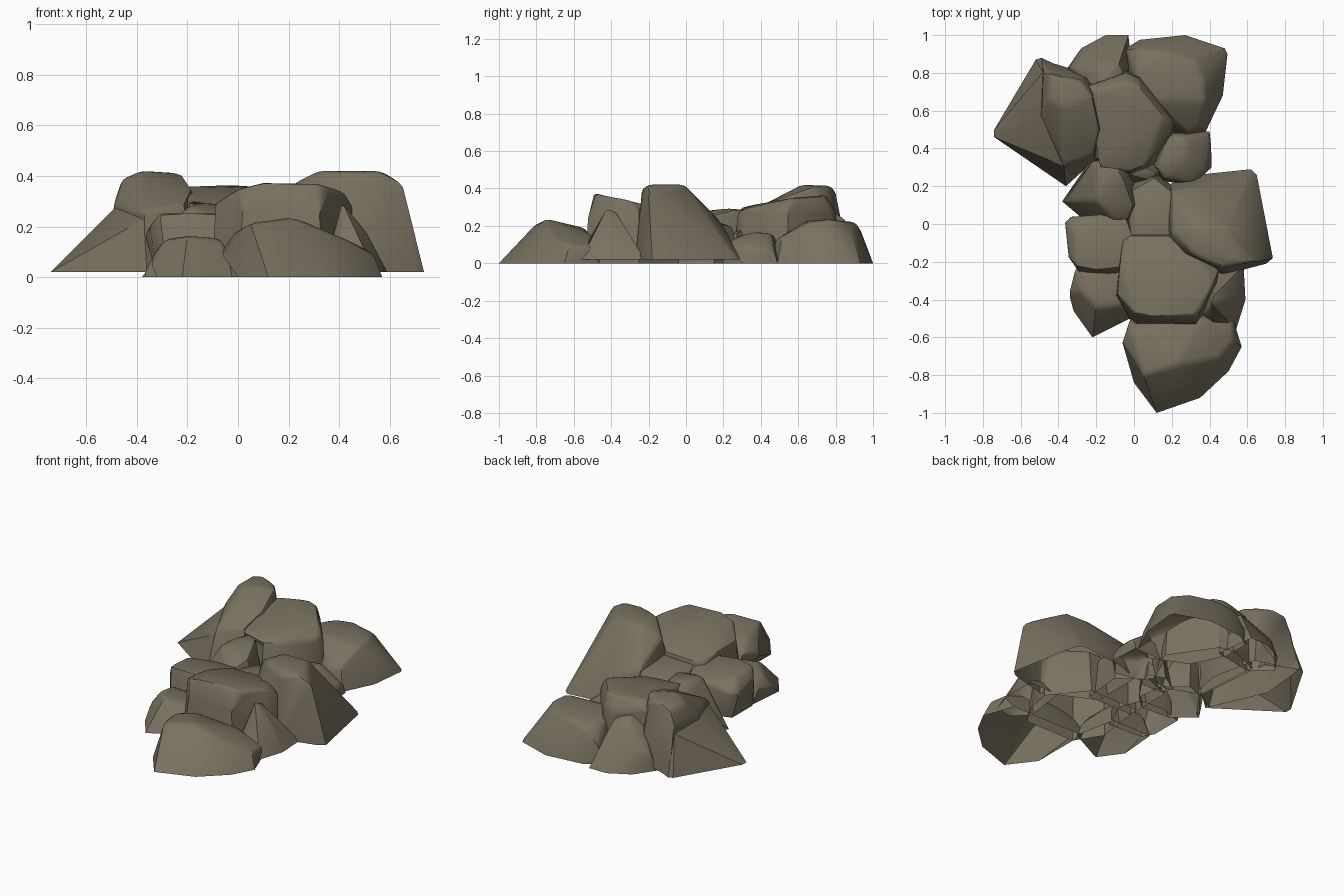
import bpy, bmesh, math

stone = bpy.data.materials.new("brown grey stone")
stone.diffuse_color = (0.19, 0.165, 0.115, 1)


def rock(name, base, top, z0=0.0, bevel=0.024):
    """Boulder: hull of a ground outline (x, y) and crown points (x, y, z), open below, worn crown edges."""
    bm = bmesh.new()
    for x, y in base:
        bm.verts.new((x, y, z0))
    for p in top:
        bm.verts.new(p)
    res = bmesh.ops.convex_hull(bm, input=bm.verts)
    junk = [g for g in set(res["geom_interior"] + res["geom_unused"])
            if isinstance(g, bmesh.types.BMVert) and g.is_valid]
    bmesh.ops.delete(bm, geom=junk, context='VERTS')
    bmesh.ops.dissolve_limit(bm, angle_limit=math.radians(7), verts=bm.verts, edges=bm.edges)
    bm.normal_update()
    under = [f for f in bm.faces if all(v.co.z < z0 + 0.001 for v in f.verts)]
    bmesh.ops.delete(bm, geom=under, context='FACES')
    crown = [e for e in bm.edges if len(e.link_faces) == 2
             and min(v.co.z for v in e.verts) > z0 + 0.03
             and e.calc_face_angle(0) > 0.25]
    bmesh.ops.bevel(bm, geom=crown, offset=bevel, offset_type='OFFSET', segments=2,
                    profile=0.5, affect='EDGES', clamp_overlap=True)
    for v in bm.verts:
        v.co.z = max(v.co.z, z0)
    me = bpy.data.meshes.new(name)
    bm.to_mesh(me)
    bm.free()
    me.materials.append(stone)
    ob = bpy.data.objects.new(name, me)
    bpy.context.collection.objects.link(ob)
    ob.select_set(True)
    bpy.context.view_layer.objects.active = ob


# Front boulders
rock("front_rock",
     [(-.01, -.65), (0, -.46), (.5, -.46), (.57, -.65), (.5, -.78), (.35, -.92), (.12, -1), (.0, -.84)],
     [(-.07, -.63, .1), (-.03, -.53, .14), (.0, -.62, .19), (.05, -.8, .215), (.22, -.75, .24),
      (.1, -.54, .19), (.45, -.71, .14), (.53, -.62, .1), (.53, -.51, .09), (.35, -.5, .15)])
rock("front_left_small_rock",
     [(-.31, -.35), (-.3, -.22), (-.03, -.22), (.02, -.48), (-.05, -.52), (-.22, -.6), (-.32, -.46)],
     [(-.35, -.36, .07), (-.32, -.27, .1), (-.29, -.35, .15), (-.2, -.44, .165), (-.08, -.43, .155),
      (-.06, -.25, .14), (-.27, -.25, .15), (0, -.45, .09)])
rock("front_right_spike",
     [(.58, -.22), (.59, -.4), (.54, -.56), (.43, -.58), (.34, -.5), (.38, -.22)],
     [(.41, -.42, .3), (.42, -.38, .28), (.5, -.4, .19), (.56, -.41, .06), (.52, -.28, .12), (.4, -.46, .22)],
     .02, .015)
rock("center_front_rock",
     [(-.05, -.04), (.28, -.04), (.45, -.25), (.42, -.4), (.34, -.54), (0, -.54), (-.1, -.38)],
     [(-.06, -.09, .24), (-.01, -.06, .26), (.28, -.06, .27), (.45, -.25, .29), (.42, -.32, .34),
      (.32, -.48, .37), (.1, -.49, .375), (0, -.47, .35), (-.09, -.37, .29), (-.08, -.2, .28),
      (.36, -.45, .34), (.33, -.52, .28), (.02, -.51, .28)])
rock("left_front_rock",
     [(-.32, 0), (-.17, .05), (-.02, .04), (.03, -.1), (-.05, -.28), (-.28, -.27), (-.32, -.2)],
     [(-.37, .01, .17), (-.34, .04, .18), (-.17, .05, .21), (-.04, .03, .22), (.01, -.1, .24),
      (-.06, -.23, .25), (-.2, -.245, .26), (-.31, -.22, .25), (-.35, -.17, .2), (-.31, -.05, .24)], .01)

# Middle boulders
rock("right_rock",
     [(.16, .2), (.33, .26), (.62, .29), (.65, .26), (.735, -.18), (.7, -.21), (.47, -.27), (.16, -.12)],
     [(.2, .17, .24), (.2, -.05, .36), (.32, -.17, .42), (.46, -.235, .4), (.57, -.21, .42),
      (.64, -.2, .38), (.49, -.01, .42), (.33, -.01, .42), (.34, .2, .2)], .02)
rock("center_rock",
     [(-.06, .2), (.12, .27), (.27, .15), (.25, -.1), (-.06, -.1)],
     [(-.02, .18, .18), (.11, .25, .2), (.23, .15, .23), (.21, -.07, .25), (-.02, -.07, .24)])
rock("left_middle_rock",
     [(-.38, .12), (-.25, .31), (-.12, .35), (.01, .25), (.03, .08), (-.06, 0), (-.25, .01)],
     [(-.36, .12, .05), (-.21, .34, .25), (-.13, .35, .28), (-.06, .26, .29), (0, .1, .25),
      (-.03, .02, .22), (-.1, .02, .23), (-.2, .12, .285), (-.16, .22, .295)])
rock("right_small_rock",
     [(.1, .3), (.18, .48), (.4, .49), (.41, .3), (.31, .2), (.15, .23)],
     [(.12, .3, .14), (.18, .48, .15), (.27, .45, .165), (.4, .47, .07), (.41, .42, .07),
      (.28, .35, .17), (.38, .28, .09), (.31, .21, .1), (.16, .24, .13)])
rock("gap_pebble",
     [(-.06, .27), (.05, .34), (.15, .3), (.12, .2), (-.02, .2)],
     [(-.02, .26, .17), (.05, .31, .18), (.12, .27, .16), (.08, .23, .15)], 0, .012)

# Back boulders
rock("back_left_rock",
     [(-.52, .56), (-.49, .87), (-.23, .79), (-.17, .5), (-.2, .33), (-.37, .22)],
     [(-.49, .57, .29), (-.485, .8, .3), (-.46, .66, .385), (-.45, .8, .39), (-.28, .76, .39),
      (-.22, .68, .41), (-.38, .62, .42), (-.37, .78, .415), (-.18, .5, .35), (-.21, .37, .29),
      (-.37, .31, .26)], .02)
rock("back_left_wedge",
     [(-.74, .46), (-.74, .5), (-.52, .87), (-.49, .88), (-.3, .79), (-.25, .3), (-.36, .2)],
     [(-.48, .56, .28), (-.48, .8, .27), (-.36, .75, .25), (-.37, .31, .24), (-.3, .34, .2)], .02, .012)
rock("back_center_rock",
     [(-.25, .74), (-.05, .82), (.04, .8), (.22, .54), (.2, .46), (.08, .28), (-.02, .25), (-.22, .33)],
     [(-.24, .73, .32), (-.21, .69, .36), (-.04, .75, .365), (-.04, .8, .28), (.02, .78, .28),
      (.16, .57, .35), (.21, .54, .28), (.2, .49, .28), (.06, .31, .29), (-.02, .28, .28),
      (-.19, .35, .31), (.03, .73, .36)])
rock("back_right_rock",
     [(-.05, .92), (.03, .975), (.27, 1), (.48, .93), (.495, .9), (.47, .68), (.38, .49), (.28, .45),
      (.05, .55), (-.05, .75)],
     [(-.05, .93, .1), (.03, .93, .19), (.16, .91, .22), (.32, .87, .215), (.37, .76, .235), (.38, .65, .22),
      (.35, .51, .14), (.28, .48, .13), (.1, .65, .23), (0, .8, .22)])
rock("back_small_rock",
     [(-.37, .8), (-.28, .93), (-.15, 1), (-.03, 1), (-.0, .75), (-.25, .7)],
     [(-.34, .83, .1), (-.15, .79, .28), (-.08, .84, .245), (-.04, .74, .24), (-.18, .7, .27),
      (-.26, .9, .12)], 0, .015)

bpy.ops.object.shade_smooth_by_angle(angle=math.radians(30))
